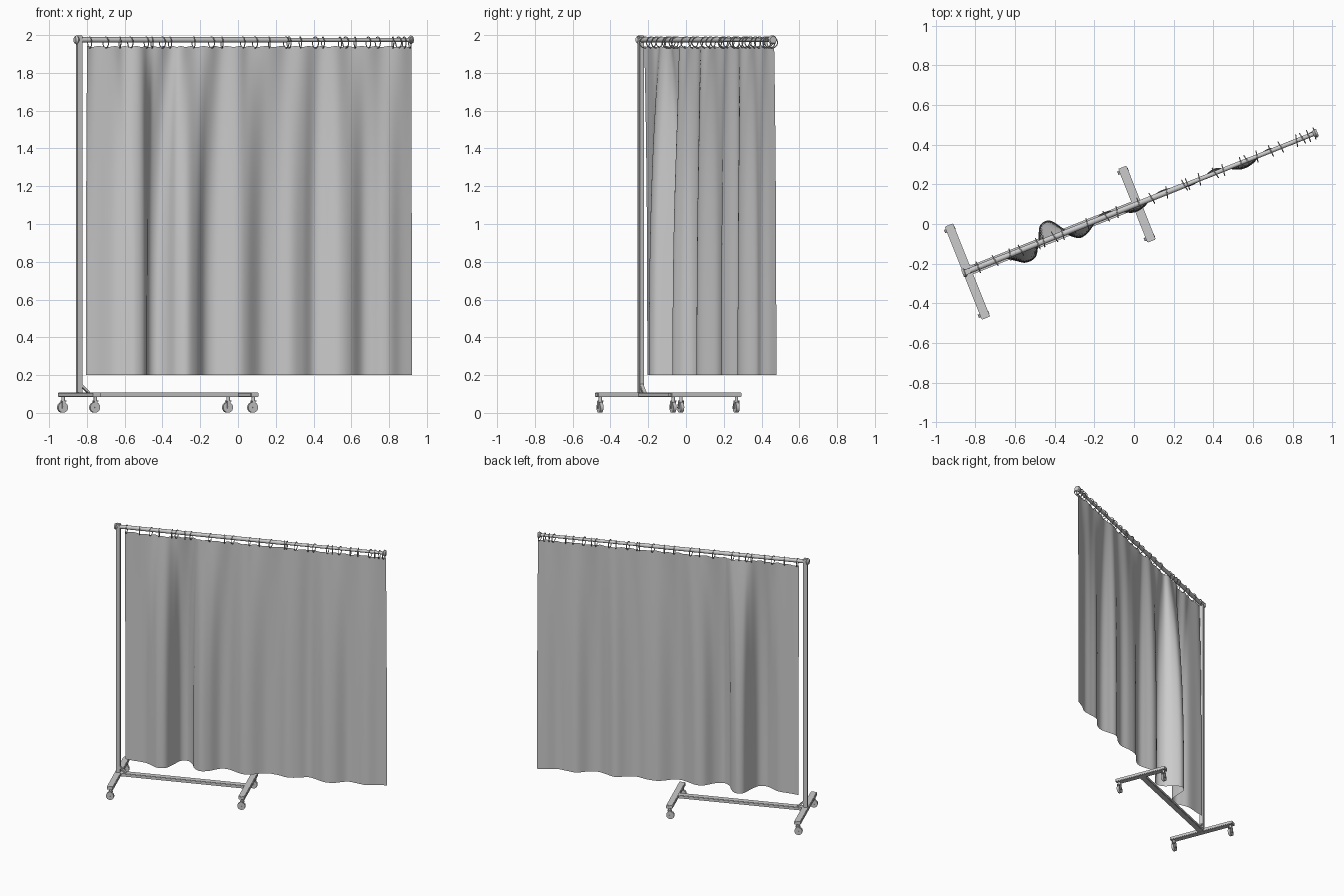
import bpy, bmesh, math
from mathutils import Matrix, Vector

if "Cube" in bpy.data.objects:
    bpy.data.objects.remove(bpy.data.objects["Cube"])

# Local frame: u runs along the rail from the post, v across it
ANG = math.atan2(0.70, 1.76)
M = Matrix.Translation((-0.84, -0.24, 0)) @ Matrix.Rotation(ANG, 4, 'Z')
INV = M.inverted()
ROD_Z = 1.975


def finish(name, bm, smooth=False):
    me = bpy.data.meshes.new(name)
    bm.transform(M)
    bm.to_mesh(me)
    bm.free()
    ob = bpy.data.objects.new(name, me)
    bpy.context.collection.objects.link(ob)
    if smooth:
        bpy.ops.object.select_all(action='DESELECT')
        ob.select_set(True)
        bpy.context.view_layer.objects.active = ob
        bpy.ops.object.shade_smooth_by_angle(angle=math.radians(40))
    return ob


def box(name, c, size, bevel=0.003, rot=0):
    bm = bmesh.new()
    bmesh.ops.create_cube(bm, size=1, matrix=Matrix.Translation(c) @ Matrix.Rotation(rot, 4, 'Y')
                          @ Matrix.Diagonal((*size, 1)))
    bmesh.ops.bevel(bm, geom=bm.edges[:], offset=bevel, segments=2, affect='EDGES')
    return finish(name, bm, True)


def add_cyl(bm, a, b, r1, r2=None, seg=24):
    a, b = Vector(a), Vector(b)
    d = b - a
    mat = Matrix.Translation((a + b) / 2) @ d.to_track_quat('Z', 'Y').to_matrix().to_4x4()
    bmesh.ops.create_cone(bm, cap_ends=True, segments=seg, radius1=r1,
                          radius2=r1 if r2 is None else r2, depth=d.length, matrix=mat)


def cyl(name, *args):
    bm = bmesh.new()
    add_cyl(bm, *args)
    return finish(name, bm, True)


def ring(name, u, tilt, R=0.029, r=0.0028, n=28, m=8):
    bm = bmesh.new()
    rot = Matrix.Rotation(tilt, 3, 'Z')
    rows = []
    for i in range(n):
        a = 2 * math.pi * i / n
        row = []
        for j in range(m):
            b = 2 * math.pi * j / m
            k = R + r * math.cos(b)
            p = rot @ Vector((r * math.sin(b), k * math.cos(a), k * math.sin(a)))
            row.append(bm.verts.new(p + Vector((u, 0, 1.961))))
        rows.append(row)
    for i in range(n):
        for j in range(m):
            p, q = rows[i], rows[(i + 1) % n]
            bm.faces.new((p[j], p[(j + 1) % m], q[(j + 1) % m], q[j]))
    finish(name, bm, True)


# Wheeled base
box("rear_foot_bar", (0, 0, 0.096), (0.045, 0.505, 0.025))
box("front_foot_bar", (0.92, 0, 0.096), (0.045, 0.40, 0.025))
box("base_beam", (0.46, 0, 0.096), (0.89, 0.045, 0.023))


def caster(name, u, v):
    bm = bmesh.new()
    w = u - 0.004
    add_cyl(bm, (w, v - 0.009, 0.029), (w, v + 0.009, 0.029), 0.028)
    add_cyl(bm, (w, v - 0.016, 0.029), (w, v + 0.016, 0.029), 0.006, None, 12)
    add_cyl(bm, (u, v, 0.062), (u, v, 0.085), 0.009, None, 16)
    add_cyl(bm, (u, v, 0.059), (u, v, 0.066), 0.016, None, 20)
    for s in (-1, 1):
        bmesh.ops.create_cube(bm, size=1, matrix=Matrix.Translation((u - 0.002, v + s * 0.0125, 0.044))
                              @ Matrix.Diagonal((0.017, 0.003, 0.040, 1)))
    finish(name, bm, True)


for s in (-1, 1):
    caster("rear_caster", 0, s * 0.23)
    caster("front_caster", 0.92, s * 0.18)

# Upright post and corner brace
box("post", (0, 0, 1.045), (0.03, 0.028, 1.905))
box("corner_brace", (0.034, 0, 0.125), (0.075, 0.022, 0.012), 0.002, math.radians(45))

# Telescopic rail with end knobs
cyl("rail_outer", (0, 0, ROD_Z), (1.18, 0, ROD_Z), 0.014)
cyl("rail_inner", (1.17, 0, ROD_Z), (1.895, 0, ROD_Z), 0.011)
for name, u, d in (("rail_end_knob", 1.885, 1), ("post_knob", -0.012, -1)):
    bm = bmesh.new()
    add_cyl(bm, (u - d * 0.008, 0, ROD_Z), (u + d * 0.003, 0, ROD_Z), 0.014, 0.024)
    add_cyl(bm, (u + d * 0.003, 0, ROD_Z), (u + d * 0.014, 0, ROD_Z), 0.024, 0.018)
    finish(name, bm, True)

# Curtain rings, gathered where the folds sit
RING_X = [-.785, -.70, -.625, -.57, -.485, -.455, -.40, -.36, -.235, -.14, -.085, .025, .09, .165,
          .255, .27, .33, .41, .45, .54, .57, .62, .69, .74, .82, .85, .88, .91]
for i, x in enumerate(RING_X):
    ring("curtain_ring", (x + 0.84) / math.cos(ANG), 0.22 * math.sin(i * 2.3))

# Curtain: fold line at the hem, flattening towards the rail
HEM = [(-.805, -.205), (-.75, -.195), (-.66, -.175), (-.60, -.185), (-.545, -.195), (-.495, -.165),
       (-.482, -.09), (-.475, -.01), (-.43, .018), (-.375, -.01), (-.33, -.055), (-.27, -.07),
       (-.22, -.03), (-.18, .04), (-.13, .065), (-.06, .06), (.0, .058), (.05, .085), (.12, .16),
       (.2, .185), (.28, .19), (.34, .225), (.40, .278), (.47, .278), (.54, .275), (.60, .305),
       (.66, .372), (.73, .388), (.80, .40), (.86, .445), (.92, .478)]
pts = [INV @ Vector((x, y, 0)) for x, y in HEM]
pts = [2 * pts[0] - pts[1]] + pts + [2 * pts[-1] - pts[-2]]
line = []
STEPS = 6
for i in range(1, len(pts) - 2):
    a, b, c, d = pts[i - 1:i + 3]
    for k in range(STEPS):
        t = k / STEPS
        line.append(0.5 * (2 * b + (c - a) * t + (2 * a - 5 * b + 4 * c - d) * t * t
                           + (3 * b - a - 3 * c + d) * t ** 3))
line.append(pts[-2])
ROWS = 44
u0, u1 = line[0].x, line[-1].x
bm = bmesh.new()
grid = []
for r in range(ROWS + 1):
    f = r / ROWS
    s = 1 - (1 - f) ** 2.6
    row = []
    for k, p in enumerate(line):
        w = k / (len(line) - 1)
        even = u0 + (u1 - u0 - 0.02) * w
        top_u = 0.75 * p.x + 0.25 * even
        top_v = 0.12 * p.y + 0.006 * math.sin(w * 70)
        top_z = 1.942 - 0.005 * math.sin(w * 84) ** 2
        row.append(bm.verts.new((top_u + (p.x - top_u) * s, top_v + (p.y - top_v) * s,
                                 top_z + (0.20 - top_z) * f)))
    grid.append(row)
for p, q in zip(grid, grid[1:]):
    for k in range(len(line) - 1):
        bm.faces.new((q[k], q[k + 1], p[k + 1], p[k]))
finish("curtain", bm, True)
